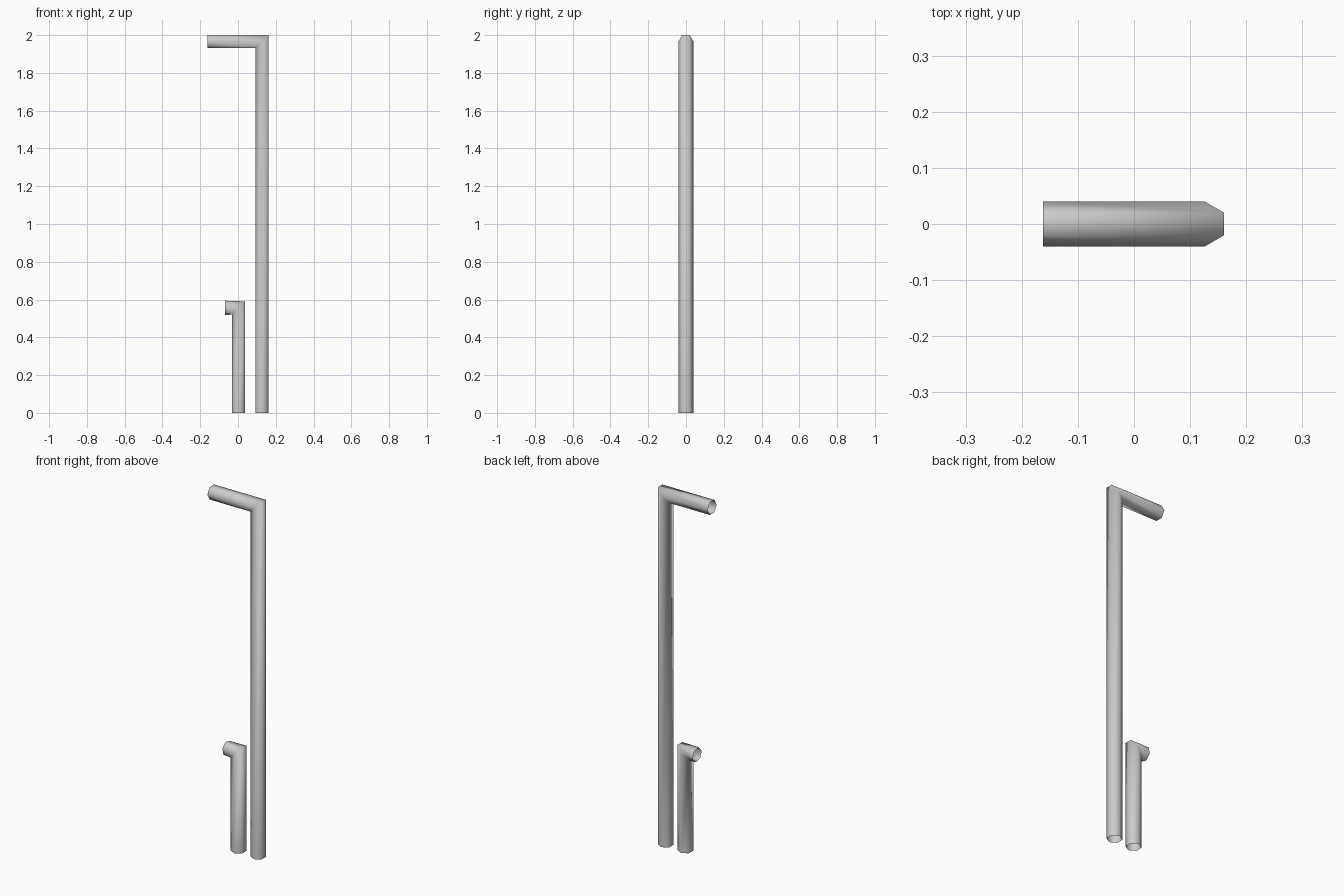
import bpy, bmesh
from math import sin, cos, radians

if "Cube" in bpy.data.objects:
    bpy.data.objects.remove(bpy.data.objects["Cube"])

R, SIDES = 0.04, 6


def elbow_pipe(name, cx, top, end_x, twist=0):
    """Open six-sided pipe: vertical run, mitred corner, arm towards -x."""
    cz = top - R * cos(radians(30))
    bm = bmesh.new()
    rings = [[], [], []]
    for i in range(SIDES):
        a = radians(30 + 60 * i)
        w, y = R * cos(a), R * sin(a)
        t = a + radians(twist)
        rings[0].append(bm.verts.new((cx + w, y, 0)))
        rings[1].append(bm.verts.new((cx + w, y, cz + w)))
        rings[2].append(bm.verts.new((end_x, R * sin(t), cz + R * cos(t))))
    for lo, hi in zip(rings, rings[1:]):
        for i in range(SIDES):
            j = (i + 1) % SIDES
            bm.faces.new((lo[i], lo[j], hi[j], hi[i])).smooth = True
    bm.normal_update()
    mesh = bpy.data.meshes.new(name)
    bm.to_mesh(mesh)
    bm.free()
    obj = bpy.data.objects.new(name, mesh)
    bpy.context.collection.objects.link(obj)
    return obj


# Tall pipe with long arm
elbow_pipe("tall_pipe", 0.126, 2.0, -0.162)
# Short pipe with stub arm, its open end slightly twisted
elbow_pipe("short_pipe", 0.003, 0.59, -0.07, twist=15)
